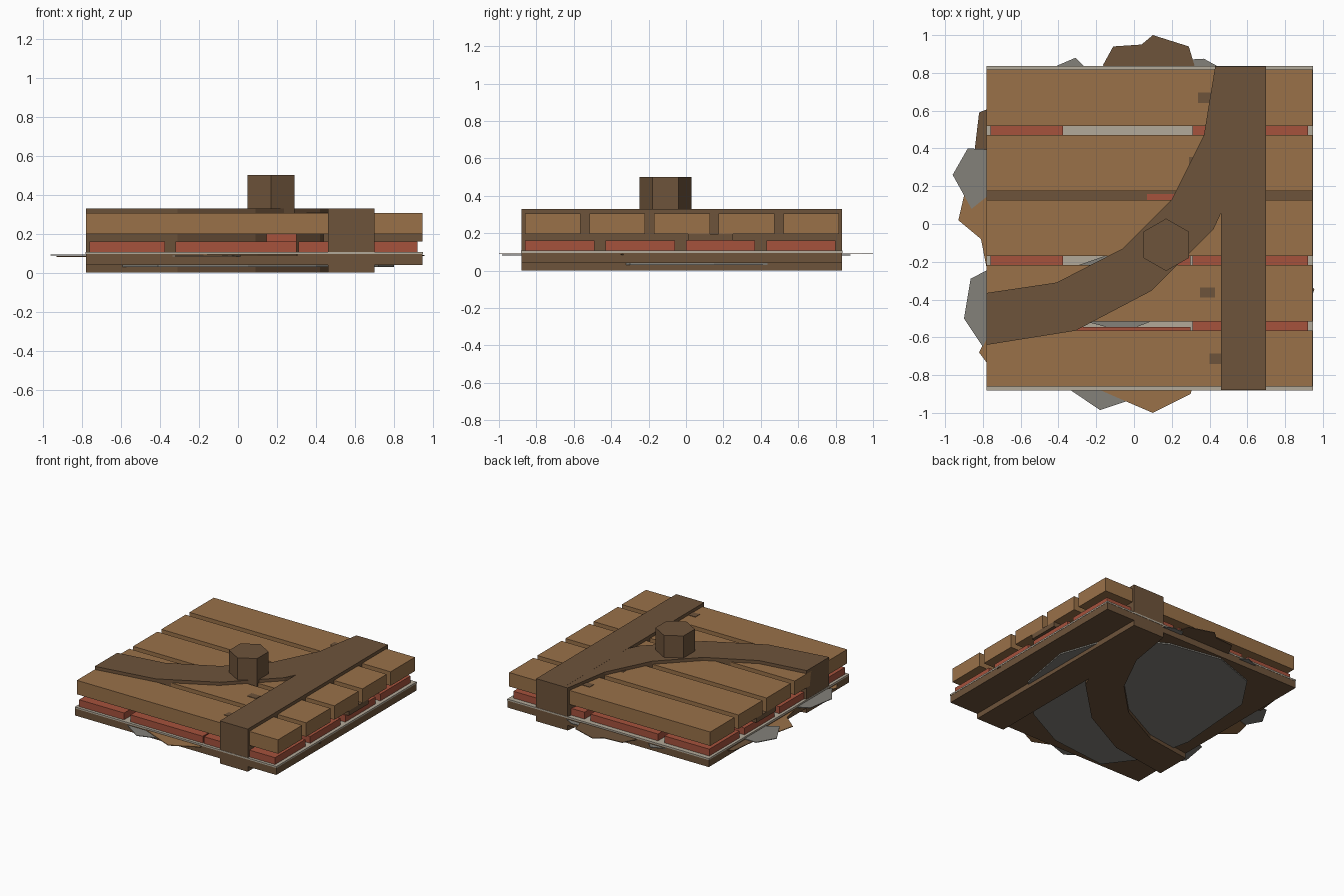
import bpy, bmesh, math
from mathutils import Matrix


def material(name, rgb):
    m = bpy.data.materials.new(name)
    m.diffuse_color = (*rgb, 1)
    return m


PLANK = material("plank tan", (0.32, 0.165, 0.066))
DARK = material("dark wood", (0.155, 0.087, 0.043))
RED = material("brick red", (0.38, 0.085, 0.046))
BEIGE = material("mortar beige", (0.45, 0.40, 0.32))
GREY = material("stone grey", (0.23, 0.22, 0.195))


def prism(name, pts, z0, z1, mat):
    """Flat outline extruded upwards from z0 to z1."""
    bm = bmesh.new()
    f = bm.faces.new([bm.verts.new((x, y, z0)) for x, y in pts])
    res = bmesh.ops.extrude_face_region(bm, geom=[f])
    for v in res["geom"]:
        if isinstance(v, bmesh.types.BMVert):
            v.co.z = z1
    bmesh.ops.recalc_face_normals(bm, faces=bm.faces)
    me = bpy.data.meshes.new(name)
    bm.to_mesh(me)
    bm.free()
    me.materials.append(mat)
    ob = bpy.data.objects.new(name, me)
    bpy.context.collection.objects.link(ob)
    return ob


def box(name, x0, x1, y0, y1, z0, z1, mat):
    return prism(name, [(x0, y0), (x1, y0), (x1, y1), (x0, y1)], z0, z1, mat)


X0, X1, Y0, Y1 = -0.78, 0.945, -0.88, 0.835

# base board and mortar sheet
box("base_board", X0, X1, Y0, Y1, 0.04, 0.095, DARK)
box("mortar_sheet", X0 - .002, X1 + .002, Y0 - .002, Y1 + .002, 0.095, 0.107, BEIGE)

# grey stone disc on the underside
prism("underside_stone", [(-0.68, -0.22), (-0.6, -0.6), (-0.41, -0.85), (0.05, -0.8),
                          (0.4, -0.62), (0.72, -0.3), (0.8, 0.15), (0.66, 0.55),
                          (0.3, 0.75), (-0.11, 0.82), (-0.45, 0.7), (-0.63, 0.43)],
      0.03, 0.041, GREY)

# brick courses: two side columns of four, with fillers on the front and back
for i, y in enumerate((-0.86, -0.43, 0.0, 0.43)):
    box(f"brick_right_{i}", 0.31, 0.92, y, y + 0.37, 0.107, 0.16, RED)
    box(f"brick_left_{i}", -0.76, -0.375, y, y + 0.37, 0.107, 0.16, RED)
box("brick_front", -0.32, 0.30, -0.86, -0.545, 0.107, 0.16, RED)
box("brick_back", -0.32, 0.26, 0.54, 0.80, 0.107, 0.16, RED)
box("brick_raised", 0.07, 0.30, -0.3, 0.16, 0.107, 0.197, RED)

# grey stones inside the brick ring
prism("inner_stone_0", [(-0.32, -0.5), (-0.05, -0.57), (0.08, -0.52), (0.15, -0.3),
                        (-0.1, -0.15), (-0.3, -0.22)], 0.107, 0.13, GREY)
prism("inner_stone_1", [(-0.3, 0.1), (0.0, 0.05), (0.2, 0.3), (0.05, 0.46),
                        (-0.25, 0.4)], 0.107, 0.13, GREY)

# joist under the planks
box("joist", X0, X1, 0.01, 0.25, 0.16, 0.197, DARK)

# five planks along x
for i in range(5):
    y = -0.86 + 0.345 * i
    box(f"plank_{i}", X0, X1, y, y + 0.297, 0.197, 0.305, PLANK)

# straight and curved beams, full height
box("straight_beam", 0.46, 0.70, Y0, Y1, 0.0, 0.33, DARK)
prism("curved_beam", [(-0.78, -0.64), (-0.31, -0.565), (0.09, -0.355), (0.42, -0.03),
                      (0.61, 0.38), (0.698, Y1), (0.43, Y1), (0.37, 0.47), (0.20, 0.13),
                      (-0.06, -0.13), (-0.41, -0.31), (-0.78, -0.365)], 0.0005, 0.3295, DARK)

# hexagonal post
prism("hex_post", [(0.17 + 0.139 * math.sin(k * math.pi / 3),
                    -0.11 + 0.139 * math.cos(k * math.pi / 3)) for k in range(6)],
      0.2, 0.5, DARK)

# small nail plates on the planks
for i, (x, y) in enumerate(((0.34, 0.64), (0.29, 0.3), (0.35, -0.39), (0.40, -0.74))):
    box(f"nail_plate_{i}", x, x + 0.08, y, y + 0.055, 0.3, 0.308, DARK)

# thin rubble flakes poking out around the edge
flakes = [
    (DARK, .088, [(-.165, .84), (-.11, .94), (.04, .95), (.10, 1.0), (.29, .94), (.32, .84), (.1, .65)]),
    (GREY, .082, [(-.45, .82), (-.31, .88), (-.25, .82), (-.3, .7)]),
    (GREY, .082, [(.25, .8), (.28, .87), (.37, .875), (.47, .82), (.35, .7)]),
    (DARK, .080, [(-.7, .64), (-.82, .59), (-.845, .38), (-.7, .3)]),
    (GREY, .088, [(-.78, .395), (-.88, .4), (-.96, .26), (-.86, .08), (-.76, .16), (-.7, .3)]),
    (PLANK, .081, [(-.75, .2), (-.90, .15), (-.93, .02), (-.81, -.08), (-.775, -.26), (-.65, 0)]),
    (GREY, .088, [(-.77, -.24), (-.865, -.29), (-.90, -.5), (-.80, -.65), (-.7, -.45)]),
    (PLANK, .081, [(-.78, -.6), (-.82, -.68), (-.775, -.74), (-.65, -.6)]),
    (GREY, .082, [(-.35, -.87), (-.18, -.985), (-.03, -.935), (.02, -.87), (-.15, -.7)]),
    (PLANK, .088, [(-.2, -.87), (-.04, -.94), (.10, -1.0), (.30, -.9), (.31, -.86), (.05, -.7)]),
    (DARK, .085, [(.9, -.28), (.955, -.345), (.93, -.42)]),
]
for i, (mat, z, pts) in enumerate(flakes):
    prism(f"rubble_flake_{i}", pts, z, z + 0.005, mat)
